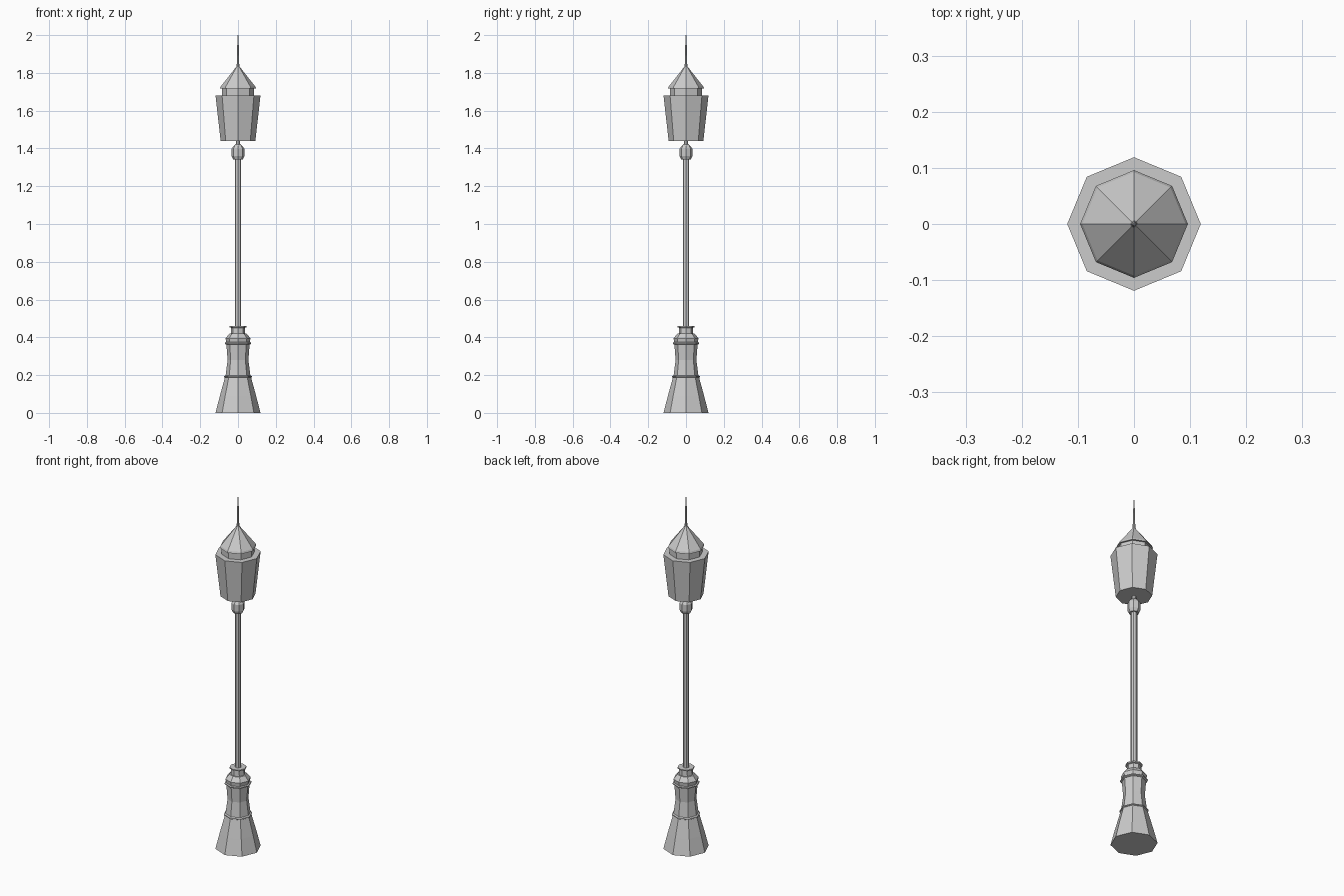
import bpy, bmesh
from math import cos, sin, tau

if "Cube" in bpy.data.objects:
    bpy.data.objects.remove(bpy.data.objects["Cube"])


def lathe(name, profile, sides=8):
    """Faceted solid of revolution from (radius, height) pairs, capped at both ends."""
    bm = bmesh.new()
    rings = [[bm.verts.new((r * cos(tau * i / sides), r * sin(tau * i / sides), z))
              for i in range(sides)] for r, z in profile]
    for lo, hi in zip(rings, rings[1:]):
        for i in range(sides):
            j = (i + 1) % sides
            bm.faces.new((lo[i], lo[j], hi[j], hi[i]))
    bm.faces.new(rings[0][::-1])
    bm.faces.new(rings[-1])
    mesh = bpy.data.meshes.new(name)
    bm.to_mesh(mesh)
    bm.free()
    obj = bpy.data.objects.new(name, mesh)
    bpy.context.collection.objects.link(obj)
    return obj


# Flared foot and waisted pedestal with trim rings
lathe("base_foot", [(0.119, 0), (0.096, 0.09), (0.069, 0.188)])
lathe("base_lower_ring", [(0.069, 0.186), (0.074, 0.189), (0.074, 0.194), (0.066, 0.198)])
lathe("base_pedestal", [(0.066, 0.195), (0.055, 0.28), (0.062, 0.37), (0.066, 0.395),
                        (0.062, 0.40), (0.045, 0.42)])
lathe("base_upper_ring", [(0.064, 0.362), (0.070, 0.365), (0.070, 0.371), (0.065, 0.374)])
lathe("base_neck", [(0.038, 0.415), (0.036, 0.45), (0.044, 0.453), (0.044, 0.46)])

# Pole and collar under the lantern
lathe("pole", [(0.017, 0.455), (0.017, 1.35)])
lathe("pole_collar", [(0.026, 1.342), (0.034, 1.36), (0.034, 1.398), (0.024, 1.413),
                      (0.012, 1.422), (0.010, 1.445)])

# Lantern, roof and spire
lathe("lantern_body", [(0.092, 1.44), (0.119, 1.68)])
lathe("lantern_crown", [(0.086, 1.675), (0.086, 1.72)])
lathe("roof", [(0.096, 1.717), (0.092, 1.727), (0.007, 1.835)])
lathe("spire", [(0.007, 1.83), (0.005, 1.92), (0.002, 2.0)])
